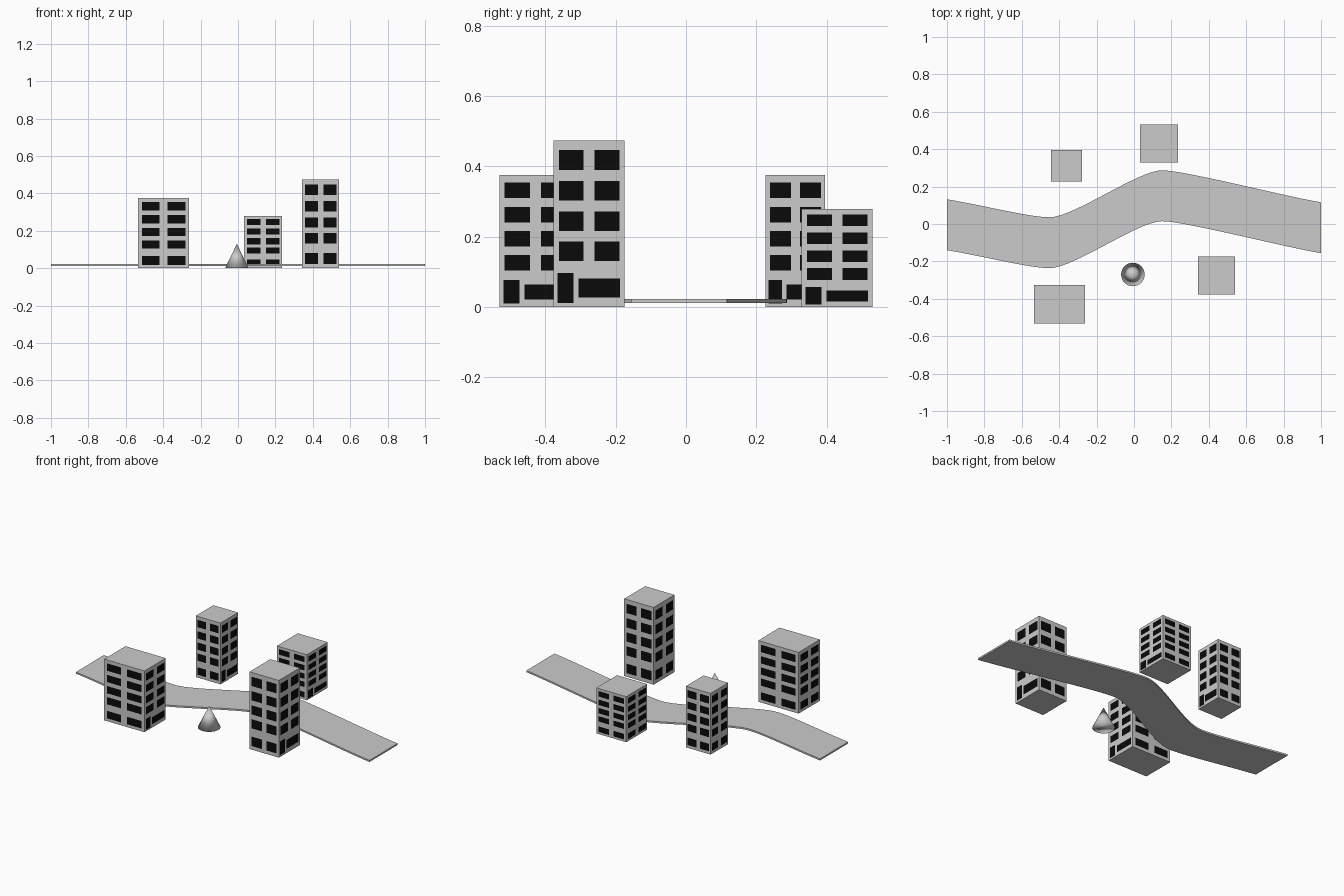
import bpy, bmesh
from mathutils import Vector
from mathutils.geometry import interpolate_bezier

if "Cube" in bpy.data.objects:
    bpy.data.objects.remove(bpy.data.objects["Cube"])

black = bpy.data.materials.new("window_black")
black.diffuse_color = (0.003, 0.003, 0.003, 1)
black.use_nodes = True
black.node_tree.nodes["Principled BSDF"].inputs["Base Color"].default_value = black.diffuse_color


def add_object(name, bm, mat=None):
    mesh = bpy.data.meshes.new(name)
    bm.to_mesh(mesh)
    bm.free()
    obj = bpy.data.objects.new(name, mesh)
    bpy.context.collection.objects.link(obj)
    if mat:
        mesh.materials.append(mat)
    return obj


# Window layout as fractions of the wall: u0, u1, v0, v1
COLS = [(0.075, 0.425), (0.575, 0.93)]
FLOORS = [(0.825, 0.945), (0.64, 0.758), (0.457, 0.575), (0.277, 0.395)]
UPPER = [(*c, *f) for c in COLS for f in FLOORS]
PLAIN = UPPER + [(*c, 0.048, 0.17) for c in COLS]
ENTRY = UPPER + [(0.055, 0.28, 0.025, 0.203), (0.35, 0.935, 0.057, 0.17)]


def building(name, x0, x1, y0, y1, h):
    # Solid block
    bm = bmesh.new()
    bmesh.ops.create_cube(bm, size=1)
    bmesh.ops.scale(bm, vec=(x1 - x0, y1 - y0, h), verts=bm.verts)
    bmesh.ops.translate(bm, vec=((x0 + x1) / 2, (y0 + y1) / 2, h / 2), verts=bm.verts)
    add_object(name, bm)

    # Window panes and doorway laid on the four walls
    bm = bmesh.new()
    corners = [Vector(c) for c in ((x0, y0, 0), (x1, y0, 0), (x1, y1, 0), (x0, y1, 0))]
    for i in range(4):
        a, b = corners[i], corners[(i + 1) % 4]
        along = b - a
        out = along.cross(Vector((0, 0, 1))).normalized() * 0.001
        for u0, u1, v0, v1 in (ENTRY if i == 1 else PLAIN):
            bm.faces.new([bm.verts.new(a + along * u + Vector((0, 0, h * v)) + out)
                          for u, v in ((u0, v0), (u1, v0), (u1, v1), (u0, v1))])
    add_object(name + "_windows", bm, black)


building("front_left_building", -0.535, -0.262, -0.531, -0.325, 0.375)
building("front_right_building", 0.342, 0.541, -0.377, -0.175, 0.473)
building("back_right_building", 0.033, 0.236, 0.329, 0.531, 0.279)
building("back_left_building", -0.444, -0.277, 0.226, 0.396, 0.375)

# Winding road: bezier centre line: start, handle, handle, end
SEGMENTS = [
    ((-1, -0.004), (-0.8, -0.037), (-0.56, -0.1), (-0.45, -0.1)),
    ((-0.45, -0.1), (-0.323, -0.1), (0.023, 0.151), (0.15, 0.151)),
    ((0.15, 0.151), (0.27, 0.151), (0.8, 0.013), (1, -0.02)),
]
path = []
for seg in SEGMENTS:
    pts = interpolate_bezier(*[Vector((*p, 0)) for p in seg], 17)
    path += pts[1:] if path else pts
bm = bmesh.new()
HALF, Z0, Z1 = 0.136, 0.012, 0.022
rings = [[bm.verts.new((p.x, p.y + dy, z))
          for dy, z in ((-HALF, Z0), (HALF, Z0), (HALF, Z1), (-HALF, Z1))] for p in path]
for r, s in zip(rings, rings[1:]):
    for k in range(4):
        bm.faces.new((r[k], r[(k + 1) % 4], s[(k + 1) % 4], s[k]))
bm.faces.new(rings[0])
bm.faces.new(rings[-1])
bmesh.ops.recalc_face_normals(bm, faces=bm.faces)
add_object("road", bm)

# Small cone beside the road
bpy.ops.mesh.primitive_cone_add(vertices=32, radius1=0.063, radius2=0, depth=0.13,
                                location=(-0.006, -0.27, 0.065))
bpy.context.object.name = "cone"
bpy.ops.object.shade_smooth()
